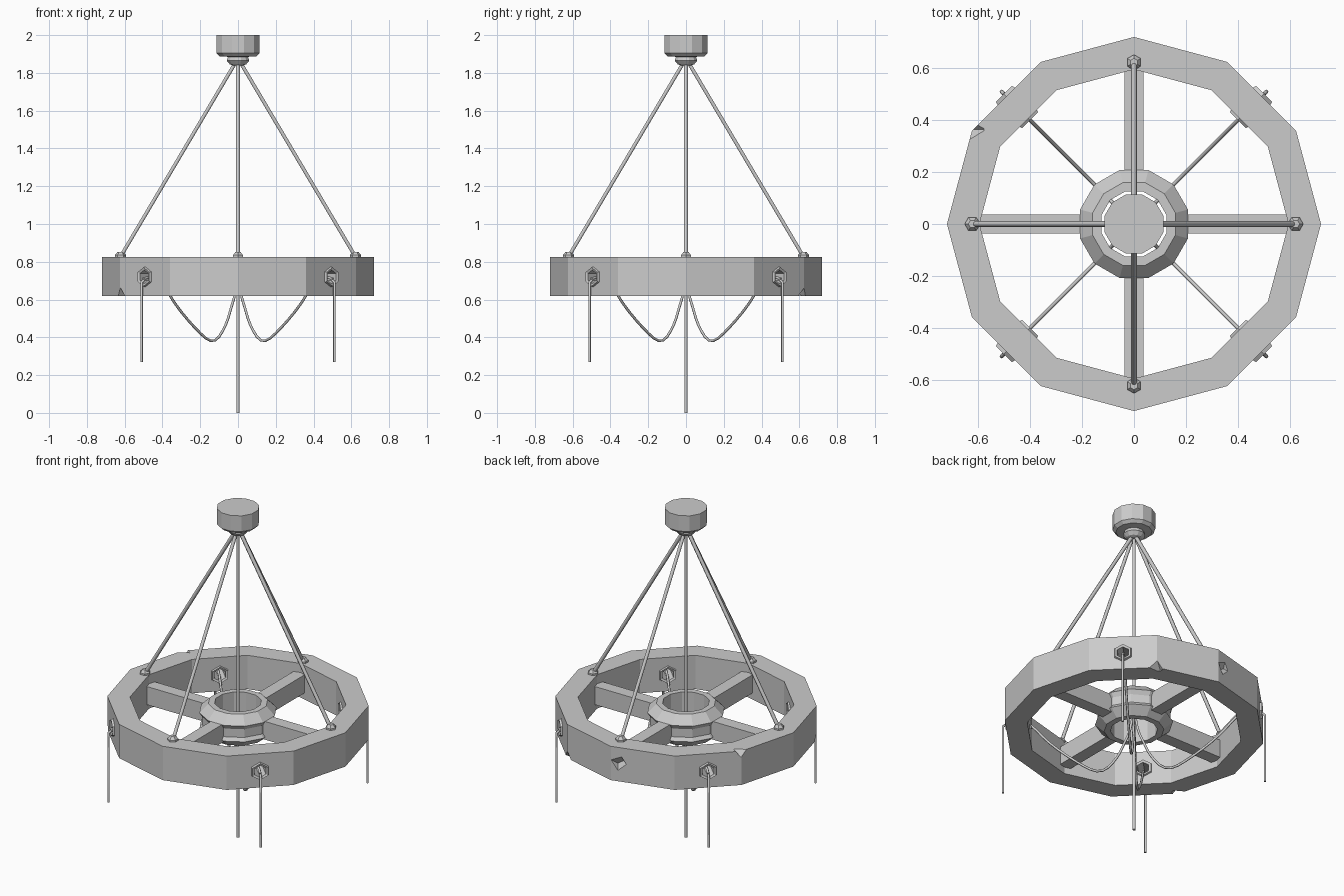
import bpy, bmesh, math
from mathutils import Vector, Matrix

cube = bpy.data.objects.get("Cube")
if cube:
    bpy.data.objects.remove(cube, do_unlink=True)

GREY = (0.6, 0.6, 0.6, 1)
grey = bpy.data.materials.new("plain grey")
grey.use_nodes = True
grey.diffuse_color = GREY
grey.node_tree.nodes["Principled BSDF"].inputs["Base Color"].default_value = GREY


def finish(name, bm):
    bmesh.ops.recalc_face_normals(bm, faces=bm.faces)
    mesh = bpy.data.meshes.new(name)
    bm.to_mesh(mesh)
    bm.free()
    mesh.materials.append(grey)
    ob = bpy.data.objects.new(name, mesh)
    bpy.context.collection.objects.link(ob)
    return ob


def lathe(name, profile, sides, offset=0.0, closed=False, matrix=Matrix()):
    """Turn a radius/height profile about z; closed profiles make rings."""
    bm = bmesh.new()
    rings = []
    for i in range(sides):
        a = offset + math.tau * i / sides
        rings.append([bm.verts.new(matrix @ Vector((r * math.cos(a), r * math.sin(a), z)))
                      for r, z in profile])
    n = len(profile)
    for i in range(sides):
        p, q = rings[i], rings[(i + 1) % sides]
        for j in range(n if closed else n - 1):
            k = (j + 1) % n
            bm.faces.new((p[j], q[j], q[k], p[k]))
    if not closed:
        bm.faces.new([r[0] for r in rings])
        bm.faces.new([r[-1] for r in rings])
    return finish(name, bm)


def wire(name, points, radius, smooth=False):
    """Six-sided tube along a path."""
    cu = bpy.data.curves.new(name, "CURVE")
    cu.dimensions = "3D"
    cu.bevel_depth = radius
    cu.bevel_resolution = 1
    cu.use_fill_caps = True
    cu.resolution_u = 3
    sp = cu.splines.new("NURBS" if smooth else "POLY")
    sp.points.add(len(points) - 1)
    for p, co in zip(sp.points, points):
        p.co = (*co, 1)
    if smooth:
        sp.use_endpoint_u = True
        sp.order_u = 3
    cu.materials.append(grey)
    ob = bpy.data.objects.new(name, cu)
    bpy.context.collection.objects.link(ob)
    return ob


def box(name, size, matrix):
    bm = bmesh.new()
    bmesh.ops.create_cube(bm, size=1, matrix=matrix @ Matrix.Diagonal((*size, 1)))
    return finish(name, bm)


def cut(target, cutter):
    cutter.hide_render = True
    cutter.hide_viewport = True
    cutter.display_type = "WIRE"
    mod = target.modifiers.new("cut", "BOOLEAN")
    mod.operation = "DIFFERENCE"
    mod.solver = "EXACT"
    mod.object = cutter


def turn(degrees):
    return Matrix.Rotation(math.radians(degrees), 4, "Z")


half = math.radians(15)

# Wheel rim with holes and chipped edges
rim = lathe("wheel_rim", [(0.595, 0.62), (0.72, 0.62), (0.72, 0.825), (0.595, 0.825)], 12, closed=True)
for i, (angle, z) in enumerate([(150, 0.84), (210, 0.61), (60, 0.61), (94, 0.73)]):
    place = turn(angle) @ Matrix.Translation((0.725, 0, z))
    tilt = Matrix.Rotation(0.6, 4, "X") @ Matrix.Rotation(0.8, 4, "Y")
    cut(rim, box(f"chip_cutter_{i}", (0.065, 0.065, 0.065), place @ tilt))

# Hub and spokes
lathe("hub", [(0.13, 0.63), (0.165, 0.63), (0.215, 0.675), (0.2, 0.695), (0.2, 0.745),
              (0.215, 0.77), (0.165, 0.82), (0.13, 0.82)], 12, half, closed=True)
for i in range(4):
    box(f"spoke_{i}", (0.43, 0.075, 0.11),
        turn(90 * i) @ Matrix.Translation((0.4, 0, 0.715)))

# Ceiling mount
lathe("ceiling_mount", [(0.03, 1.84), (0.045, 1.845), (0.062, 1.865), (0.055, 1.885),
                        (0.1, 1.888), (0.118, 1.905), (0.118, 2.0)], 12, half)

# Centre rod and slanted hanging rods with feet
wire("centre_rod", [(0, 0, 0), (0, 0, 1.86)], 0.009)
for i in range(4):
    m = turn(90 * i)
    wire(f"hanging_rod_{i}", [m @ Vector((0.62, 0, 0.83)), m @ Vector((0.01, 0, 1.86))], 0.011)
    lathe(f"rod_foot_{i}", [(0.03, 0.815), (0.03, 0.835), (0.016, 0.852)], 6,
          matrix=m @ Matrix.Translation((0.622, 0, 0)))

# Wire sockets through the rim, drooping wires and hanging ends
for i in range(4):
    m = turn(45 + 90 * i)
    through = m @ Matrix.Translation((0, 0, 0.72)) @ Matrix.Rotation(math.pi / 2, 4, "Y")
    cut(rim, lathe(f"socket_cutter_{i}", [(0.042, 0.5), (0.042, 0.8)], 6, matrix=through))
    lathe(f"socket_sleeve_{i}", [(0.036, 0.57), (0.05, 0.565), (0.056, 0.58), (0.056, 0.69),
                                 (0.05, 0.708), (0.036, 0.703)], 6, closed=True, matrix=through)
    droop = [(0.71, 0.71), (0.64, 0.73), (0.57, 0.70), (0.47, 0.57), (0.3, 0.43),
             (0.18, 0.36), (0.09, 0.46), (0.05, 0.56), (0.015, 0.64), (0.005, 0.75)]
    wire(f"drooping_wire_{i}", [m @ Vector((r, 0, z)) for r, z in droop], 0.007, True)
    wire(f"hanging_wire_{i}", [m @ Vector(p) for p in
                               ((0.69, 0, 0.715), (0.722, 0, 0.69), (0.722, 0, 0.27))], 0.007)
